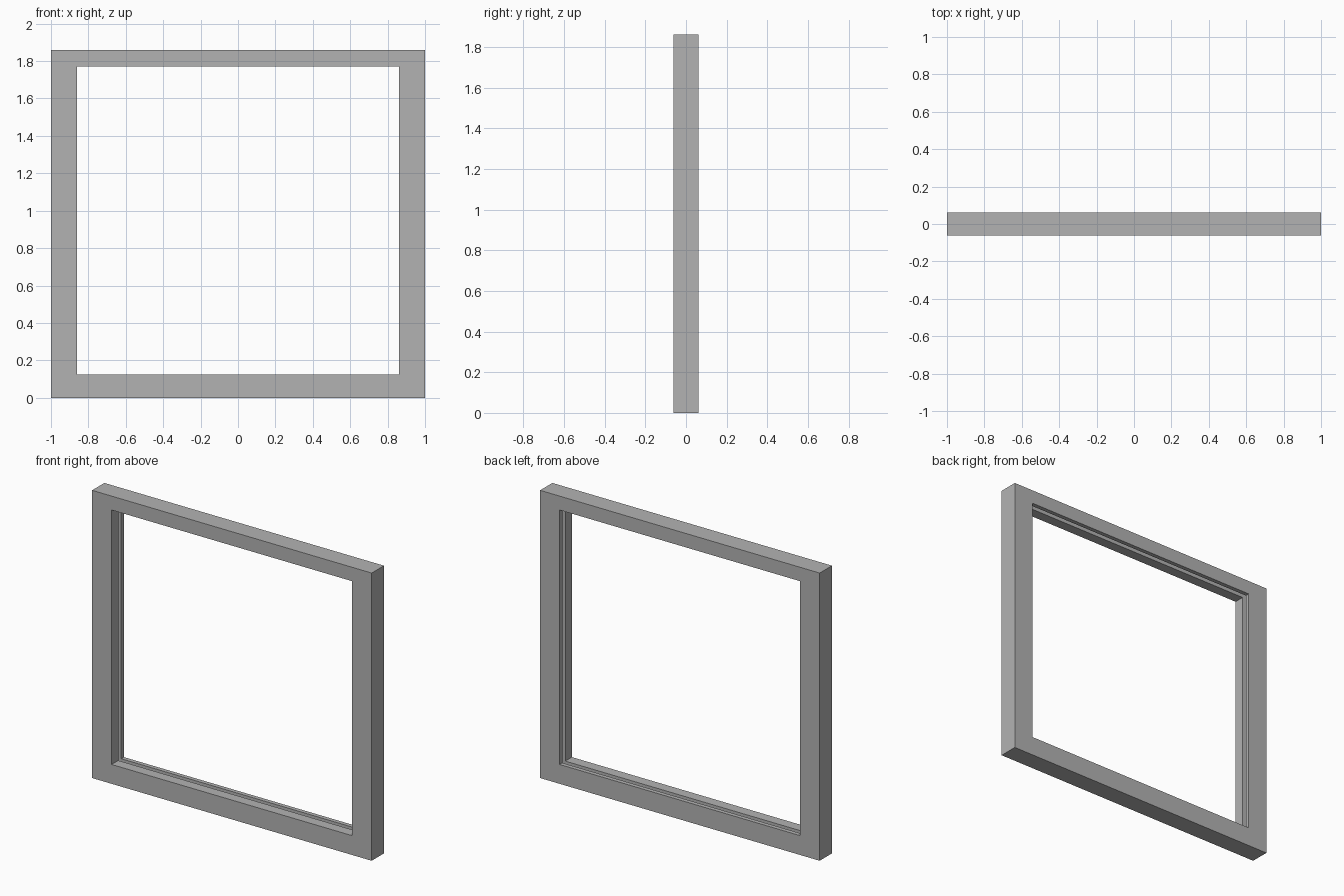
import bpy
import bmesh

cube = bpy.data.objects.get("Cube")
if cube:
    bpy.data.objects.remove(cube, do_unlink=True)

# Single painted finish
grey = bpy.data.materials.new("plain grey")
grey.use_nodes = True
grey.diffuse_color = (0.45, 0.45, 0.45, 1)
grey.node_tree.nodes["Principled BSDF"].inputs["Base Color"].default_value = grey.diffuse_color

WIDTH, HEIGHT, DEPTH = 2.0, 1.86, 0.125
SIDE, BOTTOM, TOP = 0.86, 0.125, 1.77
GROOVE = 0.03
front, back = -DEPTH / 2, DEPTH / 2
slot_front, slot_back = 0.005, 0.035


def rectangle(bm, y, side, bottom, top):
    corners = ((-side, bottom), (side, bottom), (side, top), (-side, top))
    return [bm.verts.new((x, y, z)) for x, z in corners]


def opening(y, cut=0):
    return y, SIDE + cut, BOTTOM - cut, TOP + cut


# Cross-section loops: outer box, then the opening with its glazing groove
loops = [
    (back, WIDTH / 2, 0, HEIGHT),
    (front, WIDTH / 2, 0, HEIGHT),
    opening(front),
    opening(slot_front),
    opening(slot_front, GROOVE),
    opening(slot_back, GROOVE),
    opening(slot_back),
    opening(back),
]

bm = bmesh.new()
rings = [rectangle(bm, *loop) for loop in loops]
for a, b in zip(rings, rings[1:] + rings[:1]):
    for i in range(4):
        j = (i + 1) % 4
        bm.faces.new((a[i], a[j], b[j], b[i]))
bmesh.ops.recalc_face_normals(bm, faces=bm.faces)

# Window frame
mesh = bpy.data.meshes.new("window_frame")
bm.to_mesh(mesh)
bm.free()
mesh.materials.append(grey)
frame = bpy.data.objects.new("window_frame", mesh)
bpy.context.collection.objects.link(frame)
